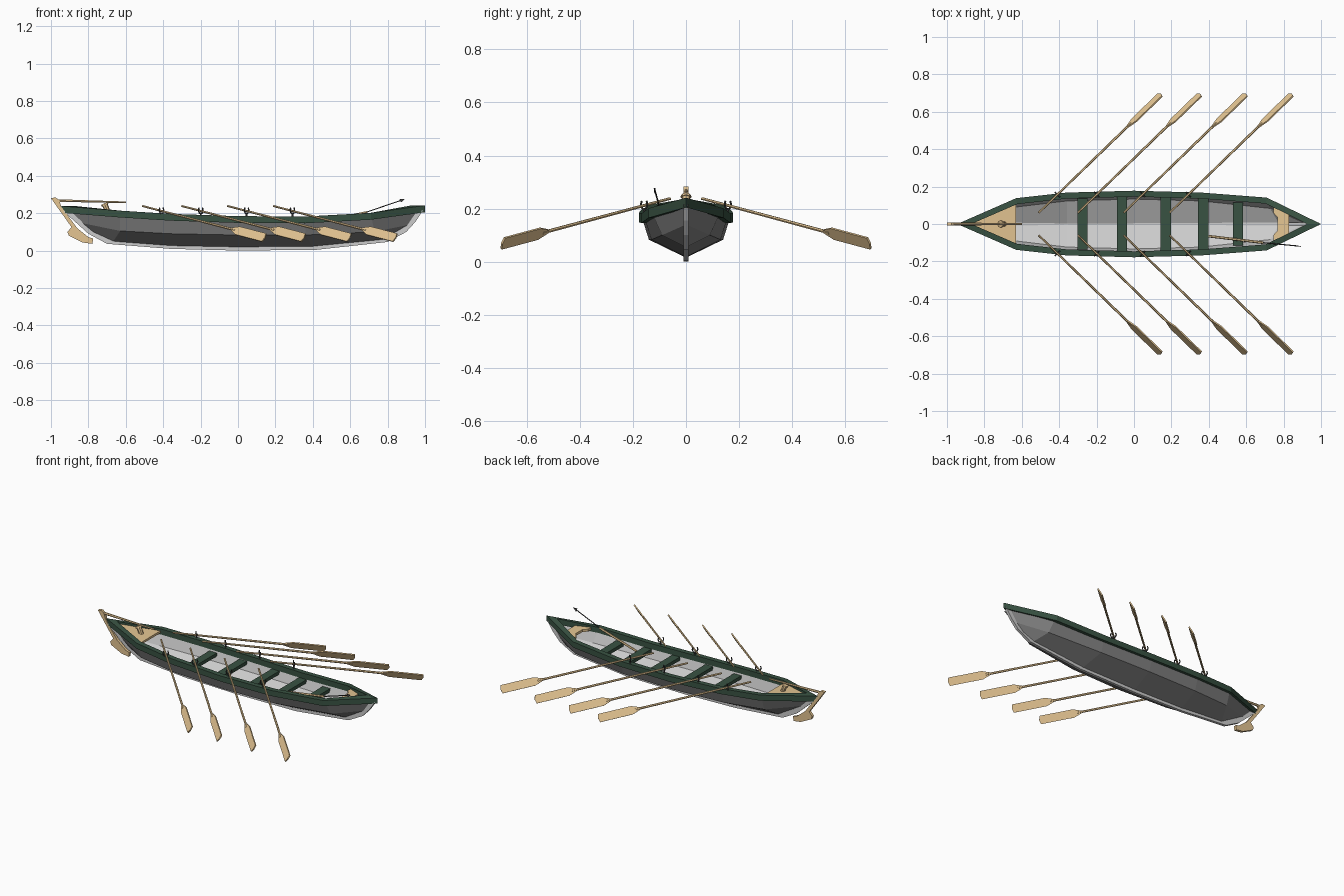
import bpy, bmesh, math
from mathutils import Vector as V

if "Cube" in bpy.data.objects:
    bpy.data.objects.remove(bpy.data.objects["Cube"])


def material(name, rgb):
    m = bpy.data.materials.new(name)
    m.diffuse_color = (*rgb, 1)
    m.use_nodes = True
    m.node_tree.nodes["Principled BSDF"].inputs["Base Color"].default_value = m.diffuse_color
    return m


WOOD = material("wood", (0.78, 0.56, 0.29))
GREEN = material("green_paint", (0.04, 0.085, 0.055))
IRON = material("iron", (0.06, 0.06, 0.06))
LINER = material("pale_grey", (0.62, 0.62, 0.62))
HULL = material("dark_grey", (0.22, 0.22, 0.22))


def make(name, verts, faces, mat=None):
    me = bpy.data.meshes.new(name)
    me.from_pydata([tuple(v) for v in verts], [], faces)
    bm = bmesh.new()
    bm.from_mesh(me)
    bmesh.ops.recalc_face_normals(bm, faces=bm.faces)
    bm.to_mesh(me)
    bm.free()
    ob = bpy.data.objects.new(name, me)
    bpy.context.collection.objects.link(ob)
    if mat:
        me.materials.append(mat)
    return ob


def prism(name, pts, offset, mat):
    """Flat outline of 3D points extruded along offset."""
    n = len(pts)
    pts = [V(p) for p in pts]
    vs = pts + [p + V(offset) for p in pts]
    fs = [tuple(range(n)), tuple(range(n, 2 * n))]
    fs += [(i, (i + 1) % n, n + (i + 1) % n, n + i) for i in range(n)]
    return make(name, vs, fs, mat)


def rod(name, a, b, r1, r2, mat, n=6):
    a, b = V(a), V(b)
    q = (b - a).to_track_quat('Z', 'Y')
    circle = [V((math.cos(t * math.tau / n), math.sin(t * math.tau / n), 0)) for t in range(n)]
    vs = [a + q @ (c * r1) for c in circle] + [b + q @ (c * r2) for c in circle]
    fs = [tuple(range(n)), tuple(range(n, 2 * n))]
    fs += [(i, (i + 1) % n, n + (i + 1) % n, n + i) for i in range(n)]
    return make(name, vs, fs, mat)


# hull stations: gunwale, chine, keel line
gun = [(-.935, 0, .232), (-.63, .13, .207), (-.36, .16, .190), (0, .170, .178),
       (.36, .16, .176), (.71, .133, .195), (.99, 0, .235)]
chine = [(-.85, 0, .15), (-.63, .098, .105), (-.36, .13, .09), (0, .14, .083),
         (.36, .13, .083), (.73, .09, .10), (.925, 0, .14)]
keel = [(-.79, 0, .10), (-.67, 0, .045), (-.36, 0, .022), (0, 0, .015),
        (.40, 0, .018), (.78, 0, .055), (.87, 0, .09)]
mir = lambda p: (p[0], -p[1], p[2])
vs, fs = [], []
for g, c, k in zip(gun, chine, keel):
    vs += [g, c, k, mir(c), mir(g)]
for i in range(6):
    for j in range(4):
        a = i * 5 + j
        fs.append((a, a + 1, a + 6, a + 5))
hull = make("hull", vs, fs, HULL)
bm = bmesh.new()
bm.from_mesh(hull.data)
bmesh.ops.remove_doubles(bm, verts=bm.verts, dist=1e-4)
bmesh.ops.recalc_face_normals(bm, faces=bm.faces)
bm.faces.ensure_lookup_table()
low = max(bm.faces, key=lambda f: abs(f.normal.z))
if low.normal.z > 0:
    bmesh.ops.reverse_faces(bm, faces=bm.faces)
bm.to_mesh(hull.data)
bm.free()
hull.data.materials.append(LINER)
sol = hull.modifiers.new("thickness", 'SOLIDIFY')
sol.thickness = .009
sol.offset = -1
sol.material_offset = 1

# keel and stem strip, swept along the bottom profile
outer = [(-.935, .212), (-.80, .09), (-.70, .036), (-.36, .009), (0, 0), (.42, .004),
         (.80, .046), (.90, .10), (.95, .155), (.99, .215)]
inner = [(.965, .215), (.89, .14), (.78, .07), (.4, .03), (0, .026), (-.36, .033),
         (-.66, .058), (-.78, .115), (-.90, .212)]
n_o = [V((x, -.009, z)) for x, z in outer + inner]
prism("keel", n_o, (0, .018, 0), LINER)

# green gunwale rail: rectangular section looped round the hull
ring = gun + [mir(p) for p in gun[-2:0:-1]]
vs, fs = [], []
for x, y, z in ring:
    if y == 0:
        s = 1 if x > 0 else -1
        o, i = (x + s * .01, 0), (x - s * .065, 0)
    else:
        s = 1 if y > 0 else -1
        o, i = (x, y + s * .008), (x * .993, y - s * .024)
    vs += [(*o, z + .006), (*o, z - .03), (*i, z - .03), (*i, z + .006)]
N = len(ring)
for i in range(N):
    for j in range(4):
        k = (i + 1) % N
        fs.append((i * 4 + j, i * 4 + (j + 1) % 4, k * 4 + (j + 1) % 4, k * 4 + j))
make("gunwale_rail", vs, fs, GREEN)

# rowing seats
for i, (x, w) in enumerate([(-.275, .137), (-.065, .145), (.17, .145), (.37, .137), (.555, .115)]):
    prism(f"seat_{i}", [(x - .027, -w, .125), (x + .027, -w, .125), (x + .027, w, .125),
                        (x - .027, w, .125)], (0, 0, .022), GREEN)

# stern deck and notched bow thwart
prism("stern_deck", [(-.63, -.115, .187), (-.63, .115, .187), (-.89, 0, .212)], (0, 0, .014), WOOD)
prism("bow_thwart", [(.745, -.10, .182), (.83, -.072, .188), (.83, .072, .188), (.745, .10, .182),
                     (.745, .06, .182), (.768, .035, .183), (.768, -.035, .183), (.745, -.06, .182)],
      (0, 0, .016), WOOD)
rod("mooring_post", (-.69, 0, .195), (-.712, 0, .245), .013, .016, WOOD, 8)
rod("mooring_post_cap", (-.711, 0, .243), (-.715, 0, .252), .021, .018, WOOD, 8)

# rudder and tiller
prism("rudder", [(-1, -.009, .28), (-.975, -.009, .284), (-.955, -.009, .268), (-.945, -.009, .235),
                 (-.86, -.009, .12), (-.80, -.009, .072), (-.775, -.009, .065), (-.778, -.009, .036),
                 (-.83, -.009, .043), (-.905, -.009, .08), (-.912, -.009, .10), (-.89, -.009, .125)],
      (0, .018, 0), WOOD)
rod("tiller", (-.985, 0, .268), (-.60, 0, .258), .008, .005, WOOD)

# oars with tilted blades, and forked oarlocks
for i, x in enumerate([-.51, -.30, -.055, .19]):
    for s, side in ((1, "left"), (-1, "right")):
        m = lambda p: V((p[0], p[1] * s, p[2]))
        a, b = V((x, .06, .238)), V((x + .65, .69, .069))
        d = (b - a).normalized()
        h = d.cross(V((0, 0, 1))).normalized()
        u = h.cross(d)
        w = h * .5 + u * .866
        nrm = d.cross(w)
        neck = a.lerp(b, .73)
        rod(f"oar_shaft_{side}_{i}", m(a), m(neck + d * .03), .0055, .007, WOOD)
        L = (b - neck).length
        outline = [(0, -.007), (.05, -.025), (L, -.025), (L + .007, 0), (L, .025), (.05, .025), (0, .007)]
        prism(f"oar_blade_{side}_{i}", [m(neck + d * t + w * k - nrm * .004) for t, k in outline],
              m(nrm * .008), WOOD)
        c = a.lerp(b, .155)
        rod(f"oarlock_pin_{side}_{i}", m(c - V((0, 0, .035))), m(c - V((0, 0, .011))), .005, .005, IRON)
        fork = [(-.013, .017), (-.017, .004), (-.010, -.012), (.010, -.012), (.017, .004), (.013, .017)]
        for j in range(5):
            p, q = [c + V((e[0] * .71, -e[0] * .71, e[1])) for e in fork[j:j + 2]]
            rod(f"oarlock_fork_{side}_{i}_{j}", m(p), m(q), .0038, .0038, IRON)

# harpoon leaning over the bow thwart
rod("harpoon_shaft", (.40, -.065, .145), (.69, -.10, .205), .007, .007, WOOD)
rod("harpoon_iron", (.68, -.099, .203), (.87, -.117, .268), .003, .003, IRON)
prism("harpoon_head", [(.893, -.122, .276), (.862, -.119, .277), (.868, -.119, .267), (.871, -.119, .257)],
      (0, .004, 0), IRON)
